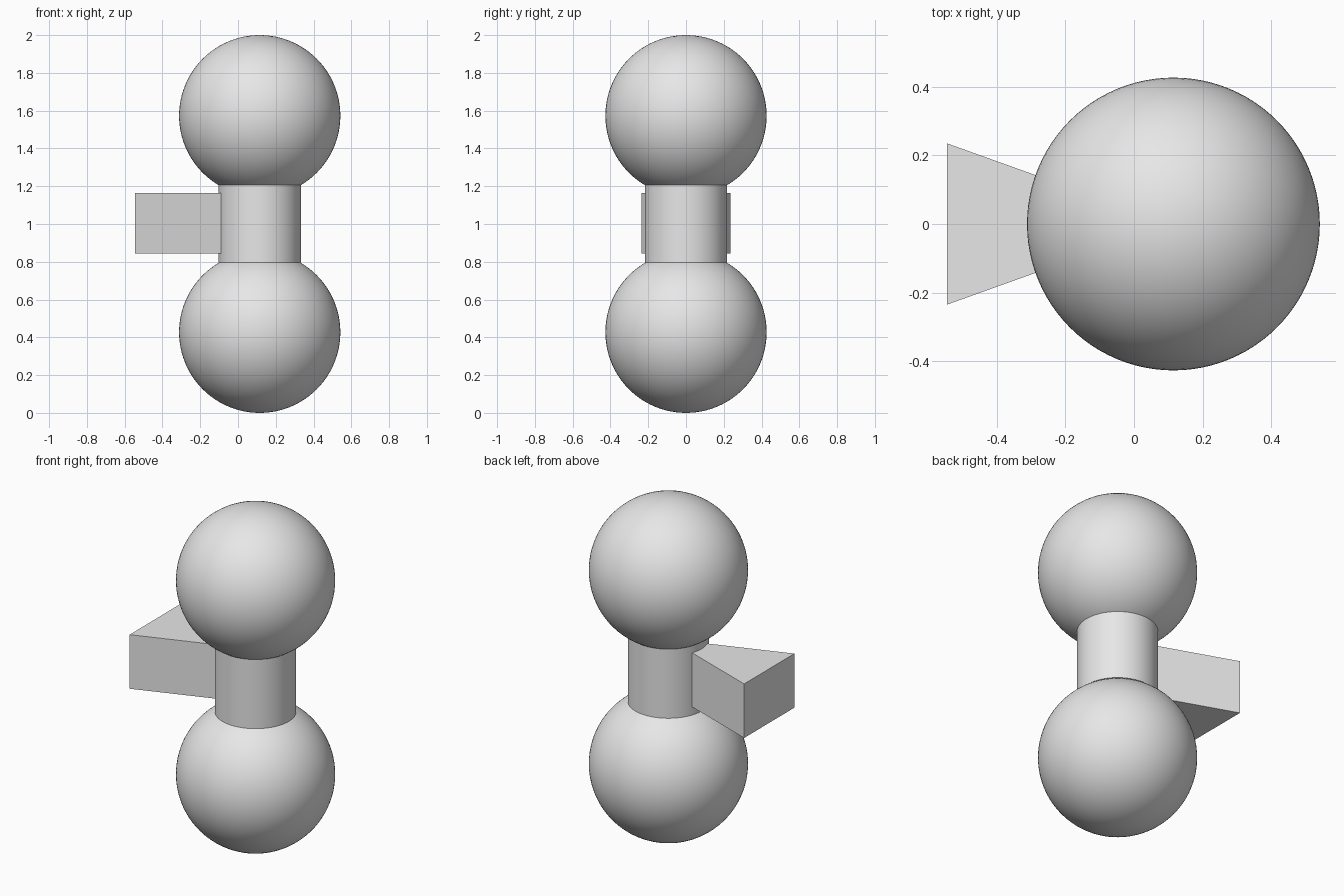
import bpy
import bmesh
import math

cube = bpy.data.objects.get("Cube")
if cube:
    bpy.data.objects.remove(cube, do_unlink=True)

AXIS_X = 0.115
BALL_RADIUS = 0.427

grey = bpy.data.materials.new("plain_grey")
grey.use_nodes = True
grey.diffuse_color = (0.8, 0.8, 0.8, 1)
grey.node_tree.nodes["Principled BSDF"].inputs["Base Color"].default_value = grey.diffuse_color


def finish(obj, name):
    obj.name = name
    obj.data.name = name
    obj.data.materials.append(grey)


# Two equal balls, one above the other
for name, z in (("lower_ball", BALL_RADIUS), ("upper_ball", 2 - BALL_RADIUS)):
    bpy.ops.mesh.primitive_uv_sphere_add(segments=96, ring_count=48, radius=BALL_RADIUS,
                                         location=(AXIS_X, 0, z))
    bpy.ops.object.shade_smooth()
    finish(bpy.context.object, name)

# Round neck joining the balls
bpy.ops.mesh.primitive_cylinder_add(vertices=96, radius=0.218, depth=0.414,
                                    location=(AXIS_X, 0, 1.004))
bpy.ops.object.shade_smooth_by_angle(angle=math.radians(30))
finish(bpy.context.object, "neck")

# Triangular wedge with its point buried in the neck
bm = bmesh.new()
outline = ((-0.545, -0.235), (0.11, 0), (-0.545, 0.235))
base = bm.faces.new([bm.verts.new((x, y, 0.845)) for x, y in outline])
top = bmesh.ops.extrude_face_region(bm, geom=[base])["geom"]
bmesh.ops.translate(bm, vec=(0, 0, 0.32),
                    verts=[v for v in top if isinstance(v, bmesh.types.BMVert)])
bmesh.ops.recalc_face_normals(bm, faces=bm.faces)
mesh = bpy.data.meshes.new("side_wedge")
bm.to_mesh(mesh)
bm.free()
wedge = bpy.data.objects.new("side_wedge", mesh)
bpy.context.collection.objects.link(wedge)
finish(wedge, "side_wedge")
